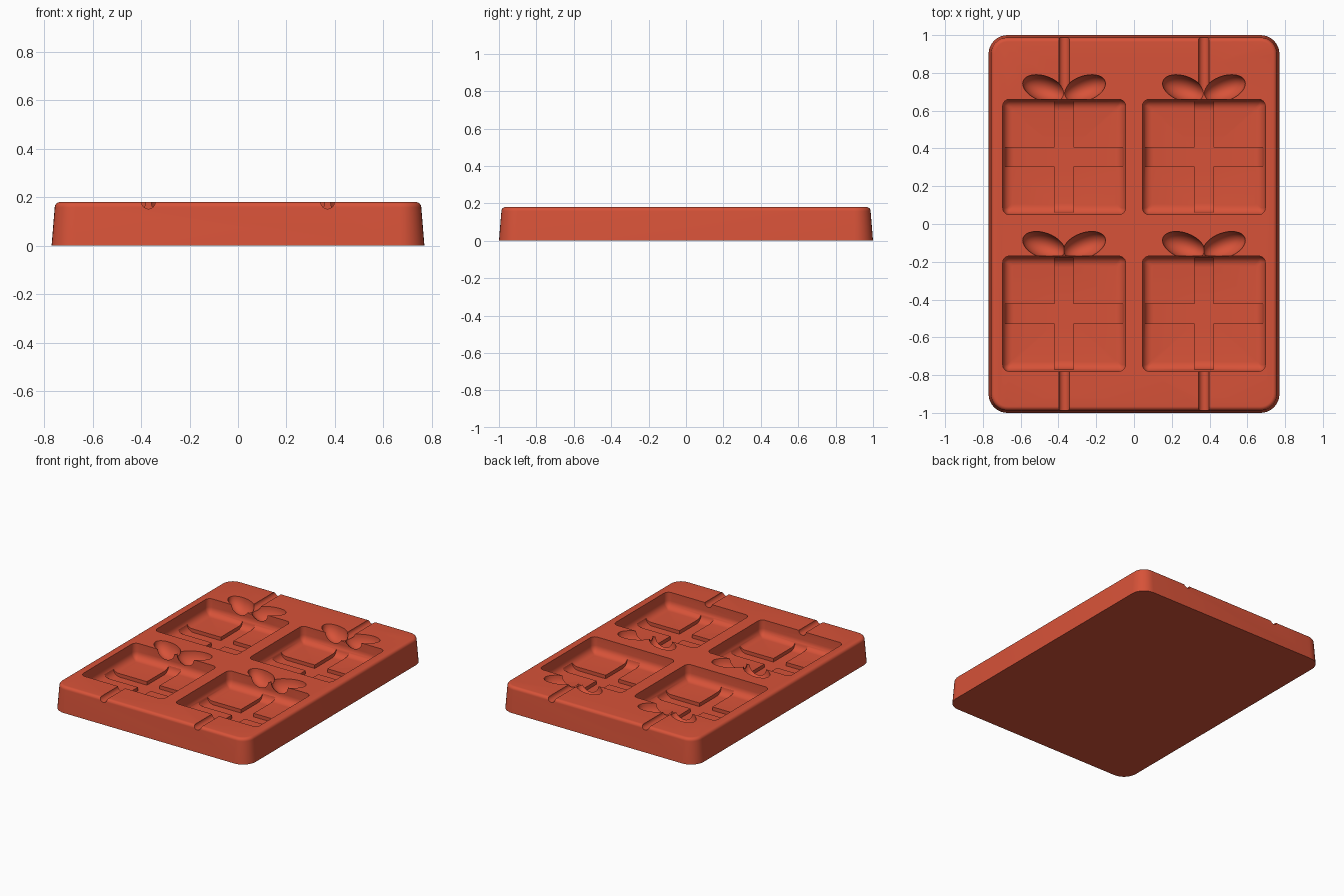
import bpy, bmesh
from math import sin, cos, pi, radians
from mathutils import Matrix, Vector

old = bpy.data.objects.get("Cube")
if old:
    bpy.data.objects.remove(old, do_unlink=True)

TOP = 0.18          # height of the tray
FLOOR = 0.07        # floor of the pockets
RIBBON = 0.045      # floor of the ribbon channels
ABOVE = 0.22        # cutters reach past the top face
FILLET = 0.05

red = bpy.data.materials.new("terracotta red")
red.use_nodes = True
red.diffuse_color = (0.68, 0.085, 0.04, 1)
red.node_tree.nodes["Principled BSDF"].inputs["Base Color"].default_value = red.diffuse_color


def finish(name, bm):
    bmesh.ops.recalc_face_normals(bm, faces=bm.faces)
    mesh = bpy.data.meshes.new(name)
    bm.to_mesh(mesh)
    bm.free()
    mesh.materials.append(red)
    obj = bpy.data.objects.new(name, mesh)
    bpy.context.collection.objects.link(obj)
    return obj


def rounded_rect(hx, hy, r, n=8):
    pts = []
    for q, (sx, sy) in enumerate([(1, 1), (-1, 1), (-1, -1), (1, -1)]):
        for i in range(n + 1):
            a = (q + i / n) * pi / 2
            pts.append((sx * (hx - r) + r * cos(a), sy * (hy - r) + r * sin(a)))
    return pts


def loft(name, hx, hy, r, rings):
    """Stack rounded rectangles; each ring is (z, inset)."""
    bm = bmesh.new()
    loops = []
    for z, inset in rings:
        pts = rounded_rect(hx - inset, hy - inset, max(r - inset, 0.012))
        loops.append([bm.verts.new((x, y, z)) for x, y in pts])
    for a, b in zip(loops, loops[1:]):
        for i in range(len(a)):
            j = (i + 1) % len(a)
            bm.faces.new((a[i], a[j], b[j], b[i]))
    bm.faces.new(loops[0][::-1])
    bm.faces.new(loops[-1])
    return finish(name, bm)


def fillet_steps(r, n=6):
    """Quarter round as (height, inset) pairs, flat bottom first."""
    return [(r * (1 - cos(i / n * pi / 2)), r * (1 - sin(i / n * pi / 2))) for i in range(n + 1)]


def ribbon_cutter(name, half_length, half_width, turn):
    """Bar with rounded lower ends."""
    bm = bmesh.new()
    right = [(half_length - d, RIBBON + h) for h, d in fillet_steps(FILLET)] + [(half_length, ABOVE)]
    profile = right + [(-x, z) for x, z in reversed(right)]
    face = bm.faces.new([bm.verts.new((x, -half_width, z)) for x, z in profile])
    ext = bmesh.ops.extrude_face_region(bm, geom=[face])
    verts = [v for v in ext["geom"] if isinstance(v, bmesh.types.BMVert)]
    bmesh.ops.translate(bm, verts=verts, vec=(0, 2 * half_width, 0))
    bm.transform(Matrix.Rotation(turn, 4, "Z"))
    return finish(name, bm)


def bow_cutter(name, side):
    """Tilted ellipsoid loop of the bow."""
    bm = bmesh.new()
    bmesh.ops.create_uvsphere(bm, u_segments=32, v_segments=18, radius=1)
    bm.transform(Matrix.Translation((side * 0.108, 0.362, TOP))
                 @ Matrix.Rotation(side * radians(20), 4, "Z")
                 @ Matrix.Diagonal((0.116, 0.066, 0.09, 1)))
    return finish(name, bm)


def stick_cutter(name, x, y0, y1):
    """Round channel for a stick."""
    bm = bmesh.new()
    bmesh.ops.create_cone(bm, cap_ends=True, segments=24, radius1=0.028, radius2=0.028, depth=y1 - y0)
    bm.transform(Matrix.Translation((x, (y0 + y1) / 2, TOP)) @ Matrix.Rotation(pi / 2, 4, "X"))
    return finish(name, bm)


# Tray body with drafted sides and a softened top edge
edge = 0.022
body_rings = [(0, 0)] + [(TOP - h, 0.013 + d) for h, d in reversed(fillet_steps(edge))]
tray = loft("mould_tray", 0.77, 1.0, 0.1, body_rings)

# Gift-shaped pockets: box, two ribbons, two bow loops
cutters = []
for x in (-0.37, 0.37):
    for y in (0.355, -0.475):
        rings = [(FLOOR + h, d) for h, d in fillet_steps(FILLET)] + [(ABOVE, 0)]
        parts = [loft("box_cutter", 0.325, 0.305, 0.035, rings),
                 ribbon_cutter("ribbon_cutter", 0.315, 0.051, 0),
                 ribbon_cutter("ribbon_cutter", 0.296, 0.05, pi / 2),
                 bow_cutter("bow_cutter", -1), bow_cutter("bow_cutter", 1)]
        for p in parts:
            p.data.transform(Matrix.Translation(Vector((x, y, 0))))
        cutters += parts
    # Stick channels at both ends
    cutters.append(stick_cutter("stick_cutter", x, 0.645, 1.05))
    cutters.append(stick_cutter("stick_cutter", x, -1.05, -0.765))

# Cut everything out of the tray
bpy.ops.object.select_all(action="DESELECT")
tray.select_set(True)
bpy.context.view_layer.objects.active = tray
for cutter in cutters:
    cutter.hide_render = True
    mod = tray.modifiers.new("cut", "BOOLEAN")
    mod.operation = "DIFFERENCE"
    mod.solver = "EXACT"
    mod.object = cutter
    bpy.ops.object.modifier_apply(modifier=mod.name)
    bpy.data.objects.remove(cutter, do_unlink=True)

bpy.ops.object.shade_smooth_by_angle(angle=radians(30))
